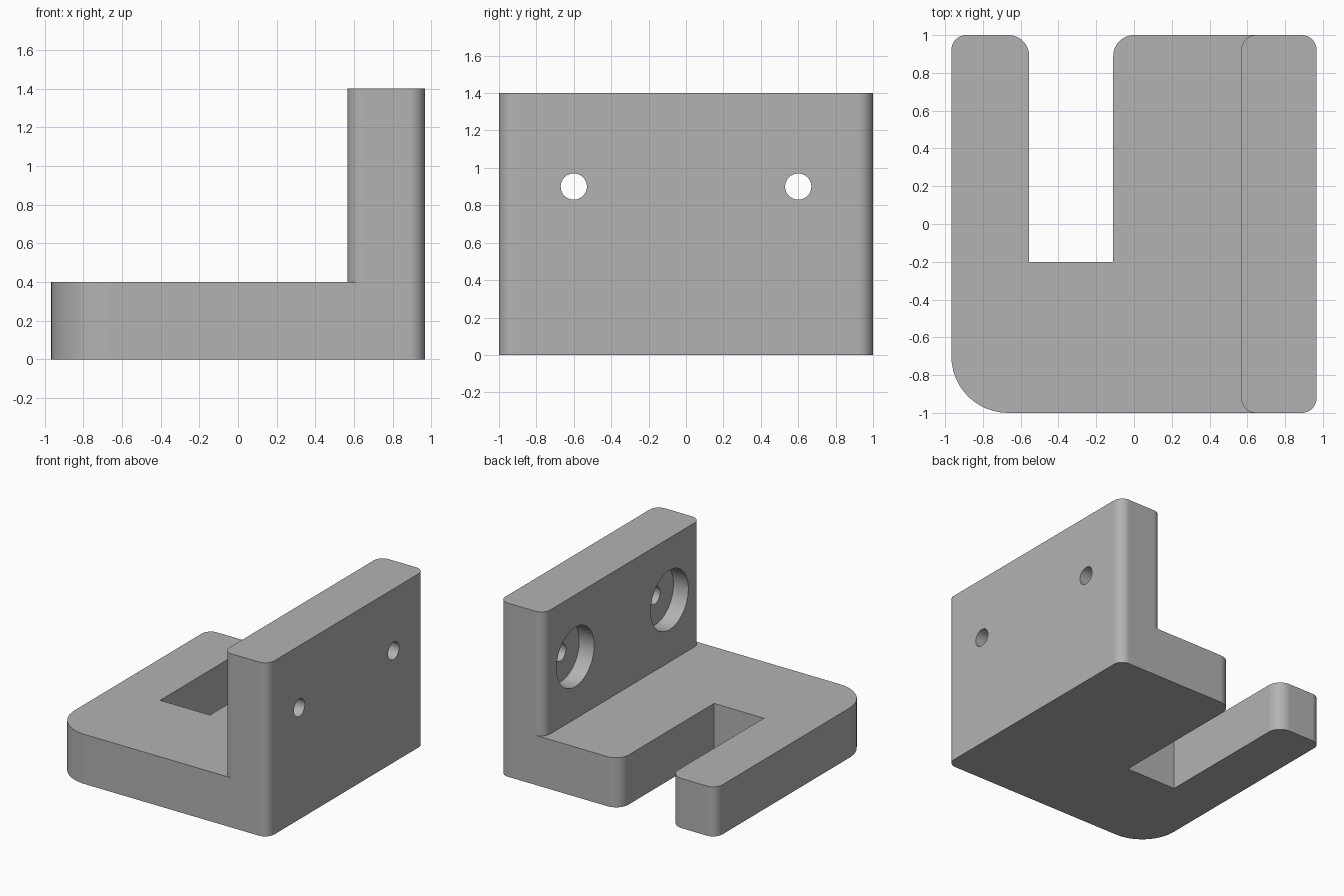
import bpy, bmesh
from math import radians, pi
from mathutils import Vector, Matrix

default = bpy.data.objects.get("Cube")
if default:
    bpy.data.objects.remove(default, do_unlink=True)

grey = bpy.data.materials.new("mid grey")
grey.use_nodes = True
colour = (0.45, 0.45, 0.45, 1)
grey.diffuse_color = colour
grey.node_tree.nodes["Principled BSDF"].inputs["Base Color"].default_value = colour


def rounded_outline(corners, steps=12):
    """Outline with an arc at each (x, y, radius) right-angled corner."""
    points = []
    for i, (x, y, r) in enumerate(corners):
        p = Vector((x, y))
        if r == 0:
            points.append(p)
            continue
        before = (Vector(corners[i - 1][:2]) - p).normalized()
        after = (Vector(corners[(i + 1) % len(corners)][:2]) - p).normalized()
        centre = p + (before + after) * r
        for k in range(steps + 1):
            turn = Matrix.Rotation(pi / 2 * k / steps, 2)
            points.append(centre + turn @ (-after * r))
    return points


def finish(name, bm):
    bmesh.ops.recalc_face_normals(bm, faces=bm.faces)
    mesh = bpy.data.meshes.new(name)
    bm.to_mesh(mesh)
    bm.free()
    mesh.materials.append(grey)
    obj = bpy.data.objects.new(name, mesh)
    bpy.context.collection.objects.link(obj)
    return obj


def prism(name, corners, bottom, top):
    bm = bmesh.new()
    face = bm.faces.new([bm.verts.new((p.x, p.y, bottom)) for p in rounded_outline(corners)])
    side = bmesh.ops.extrude_face_region(bm, geom=[face])["geom"]
    bmesh.ops.translate(bm, vec=(0, 0, top - bottom),
                        verts=[v for v in side if isinstance(v, bmesh.types.BMVert)])
    return finish(name, bm)


def cylinder_x(name, radius, x0, x1, y, z):
    bm = bmesh.new()
    place = Matrix.Translation(((x0 + x1) / 2, y, z)) @ Matrix.Rotation(pi / 2, 4, "Y")
    bmesh.ops.create_cone(bm, cap_ends=True, segments=48, radius1=radius,
                          radius2=radius, depth=x1 - x0, matrix=place)
    return finish(name, bm)


def combine(target, tool, operation):
    bpy.context.view_layer.objects.active = target
    mod = target.modifiers.new(operation.lower(), "BOOLEAN")
    mod.operation, mod.solver, mod.object = operation, "EXACT", tool
    bpy.ops.object.modifier_apply(modifier=mod.name)
    bpy.data.objects.remove(tool, do_unlink=True)


SIDE, WALL, SMALL, SLOT = 0.967, 0.567, 0.08, 0.11

# Slotted base plate, outline counter-clockwise
bracket = prism("slotted_bracket", [
    (-SIDE, -1, 0.3), (SIDE, -1, SMALL), (SIDE, 1, SMALL),
    (-0.11, 1, SLOT), (-0.11, -0.2, 0), (-0.555, -0.2, 0),
    (-0.555, 1, SLOT), (-SIDE, 1, SMALL)], 0, 0.4)

# Upright mounting wall
wall = prism("mounting_wall", [
    (WALL, -1, SMALL), (SIDE, -1, SMALL),
    (SIDE, 1, SMALL), (WALL, 1, SMALL)], 0.4, 1.4)
combine(bracket, wall, "UNION")

# Counterbored screw holes
for y in (-0.6, 0.6):
    combine(bracket, cylinder_x("counterbore", 0.24, 0.4, WALL + 0.133, y, 0.9), "DIFFERENCE")
    combine(bracket, cylinder_x("screw_hole", 0.07, 0.5, 1.1, y, 0.9), "DIFFERENCE")

# Smooth rounds, crisp edges, flat large faces
bpy.ops.object.select_all(action="DESELECT")
bracket.select_set(True)
bpy.context.view_layer.objects.active = bracket
bpy.ops.object.shade_smooth_by_angle(angle=radians(30))
normals = bracket.modifiers.new("flat_faces", "WEIGHTED_NORMAL")
normals.keep_sharp = True
